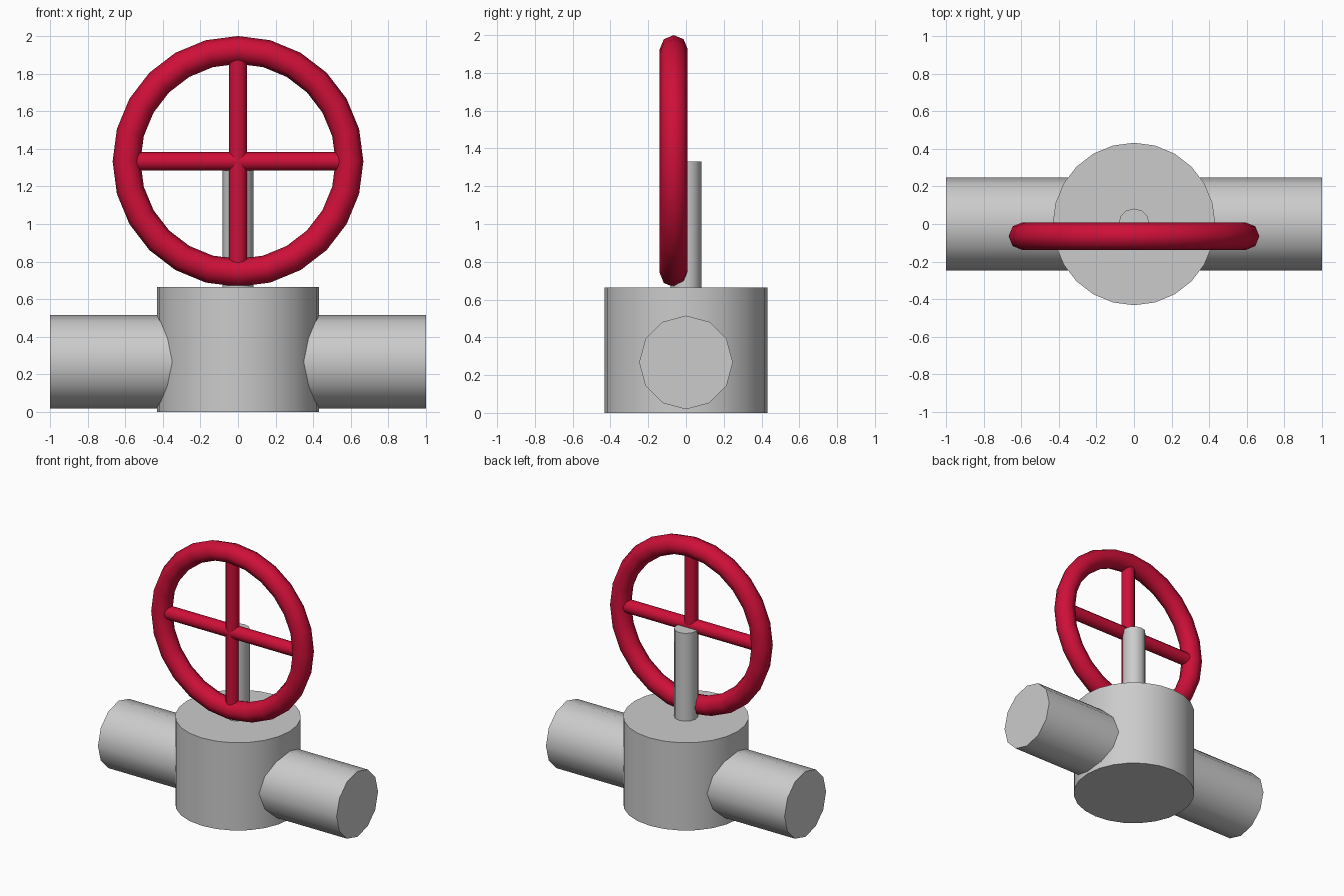
import bpy
from math import radians, pi

if "Cube" in bpy.data.objects:
    bpy.data.objects.remove(bpy.data.objects["Cube"])

red = bpy.data.materials.new("wheel_red")
red.diffuse_color = (0.62, 0.005, 0.04, 1)
red.use_nodes = True
red.node_tree.nodes["Principled BSDF"].inputs["Base Color"].default_value = red.diffuse_color


def finish(name, mat=None):
    ob = bpy.context.object
    ob.name = name
    bpy.ops.object.transform_apply(location=False, rotation=True, scale=True)
    bpy.ops.object.shade_smooth_by_angle(angle=radians(60))
    if mat:
        ob.data.materials.append(mat)
    return ob


def cylinder(name, sides, radius, length, loc, rot=(0, 0, 0), mat=None):
    bpy.ops.mesh.primitive_cylinder_add(vertices=sides, radius=radius, depth=length,
                                        location=loc, rotation=rot)
    return finish(name, mat)


# Valve body, through pipe and stem
cylinder("valve_body", 24, 0.432, 0.665, (0, 0, 0.3325))
cylinder("pipe", 12, 0.248, 2.0, (0, 0, 0.267), (0, pi / 2, 0))
cylinder("stem", 12, 0.082, 0.72, (0, 0, 0.97))

# Upright hand wheel in front of the stem
WY, WZ = -0.065, 1.333
bpy.ops.mesh.primitive_torus_add(major_segments=24, minor_segments=8,
                                 major_radius=0.593, minor_radius=0.074,
                                 location=(0, WY, WZ), rotation=(pi / 2, 0, 0))
finish("wheel_rim", red)

# Crossed spokes
cylinder("spoke_vertical", 12, 0.049, 1.16, (0, WY, WZ), mat=red)
cylinder("spoke_horizontal", 12, 0.049, 1.16, (0, WY, WZ), (0, pi / 2, 0), red)
